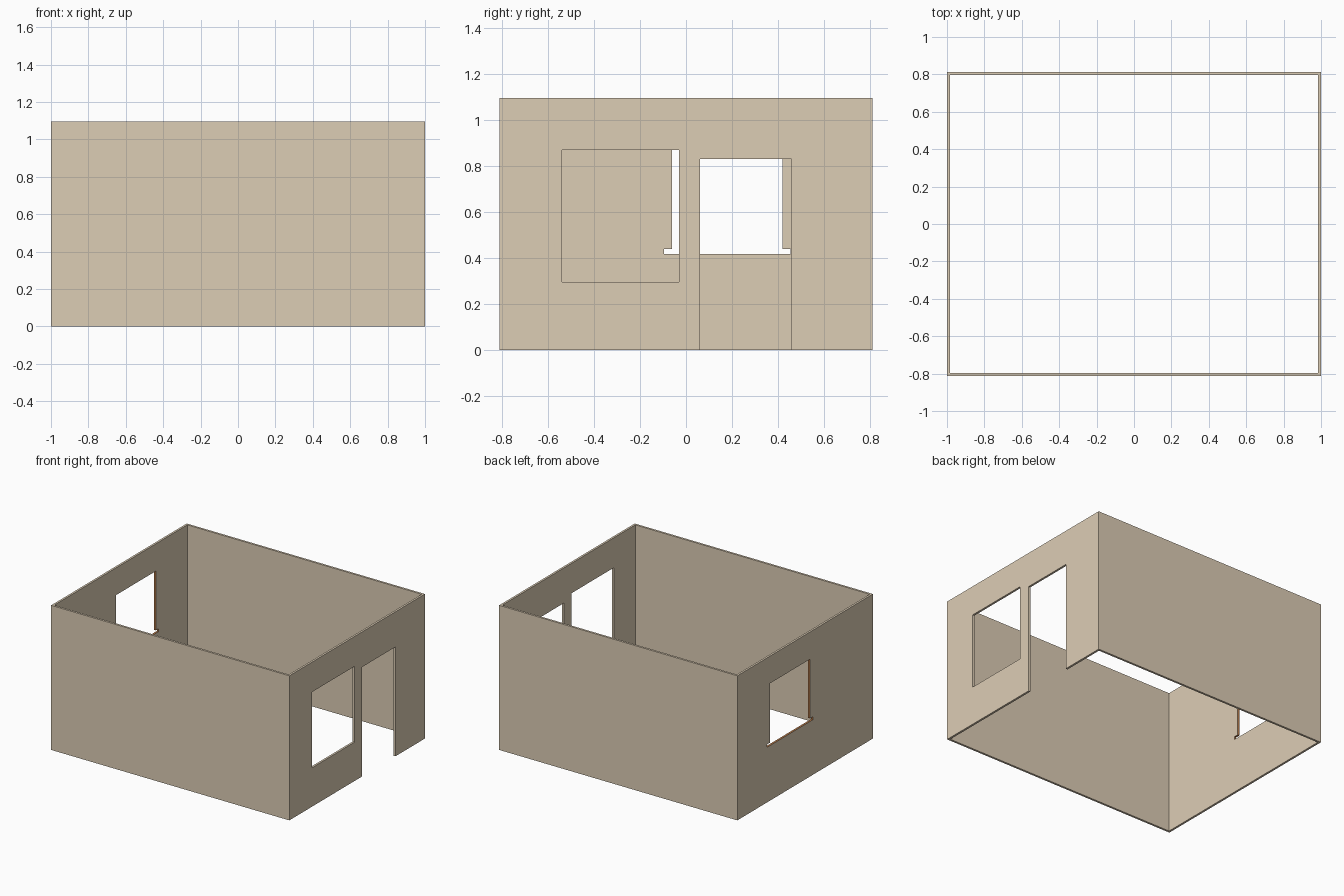
import bpy, bmesh

if "Cube" in bpy.data.objects:
    bpy.data.objects.remove(bpy.data.objects["Cube"])

W, D, H, T = 1.0, 0.813, 1.097, 0.016


def material(name, rgb):
    m = bpy.data.materials.new(name)
    m.diffuse_color = (*rgb, 1)
    m.use_nodes = True
    m.node_tree.nodes["Principled BSDF"].inputs["Base Color"].default_value = m.diffuse_color
    return m


plaster = material("plaster", (0.72, 0.61, 0.46))
wood = material("wood", (0.48, 0.20, 0.07))


def prism(name, outline, x0, x1, mat):
    """Extrude a (y, z) outline along x."""
    bm = bmesh.new()
    face = bm.faces.new([bm.verts.new((x0, y, z)) for y, z in outline])
    ext = bmesh.ops.extrude_face_region(bm, geom=[face])["geom"]
    bmesh.ops.translate(bm, vec=(x1 - x0, 0, 0),
                        verts=[v for v in ext if isinstance(v, bmesh.types.BMVert)])
    bmesh.ops.recalc_face_normals(bm, faces=bm.faces)
    mesh = bpy.data.meshes.new(name)
    bm.to_mesh(mesh)
    bm.free()
    mesh.materials.append(mat)
    ob = bpy.data.objects.new(name, mesh)
    bpy.context.collection.objects.link(ob)
    return ob


def rect(y0, y1, z0, z1):
    return [(y0, z0), (y1, z0), (y1, z1), (y0, z1)]


def cut(target, cutter):
    cutter.hide_render = True
    mod = target.modifiers.new("cut", 'BOOLEAN')
    mod.operation = 'DIFFERENCE'
    mod.solver = 'EXACT'
    mod.material_mode = 'TRANSFER'
    mod.object = cutter
    bpy.context.view_layer.objects.active = target
    bpy.ops.object.modifier_apply(modifier=mod.name)
    bpy.data.objects.remove(cutter)


# Four thin walls, open at top and bottom
walls = prism("room_walls", rect(-D, D, 0, H), -W, W, plaster)
cut(walls, prism("room_space", rect(-D + T, D - T, -1, 2), -W + T, W - T, plaster))

# Window and doorway in the right wall
cut(walls, prism("right_window_cutter", rect(-0.54, -0.03, 0.295, 0.87), 0.9, 1.1, plaster))
cut(walls, prism("doorway_cutter", rect(0.06, 0.46, -0.2, 0.83), 0.9, 1.1, plaster))

# Left wall window with a wider sill slot, wood-coloured reveals
sill = [(-0.095, 0.418), (0.455, 0.418), (0.455, 0.44), (0.42, 0.44),
        (0.42, 0.89), (-0.06, 0.89), (-0.06, 0.44), (-0.095, 0.44)]
cut(walls, prism("left_window_cutter", sill, -1.1, -0.9, wood))
